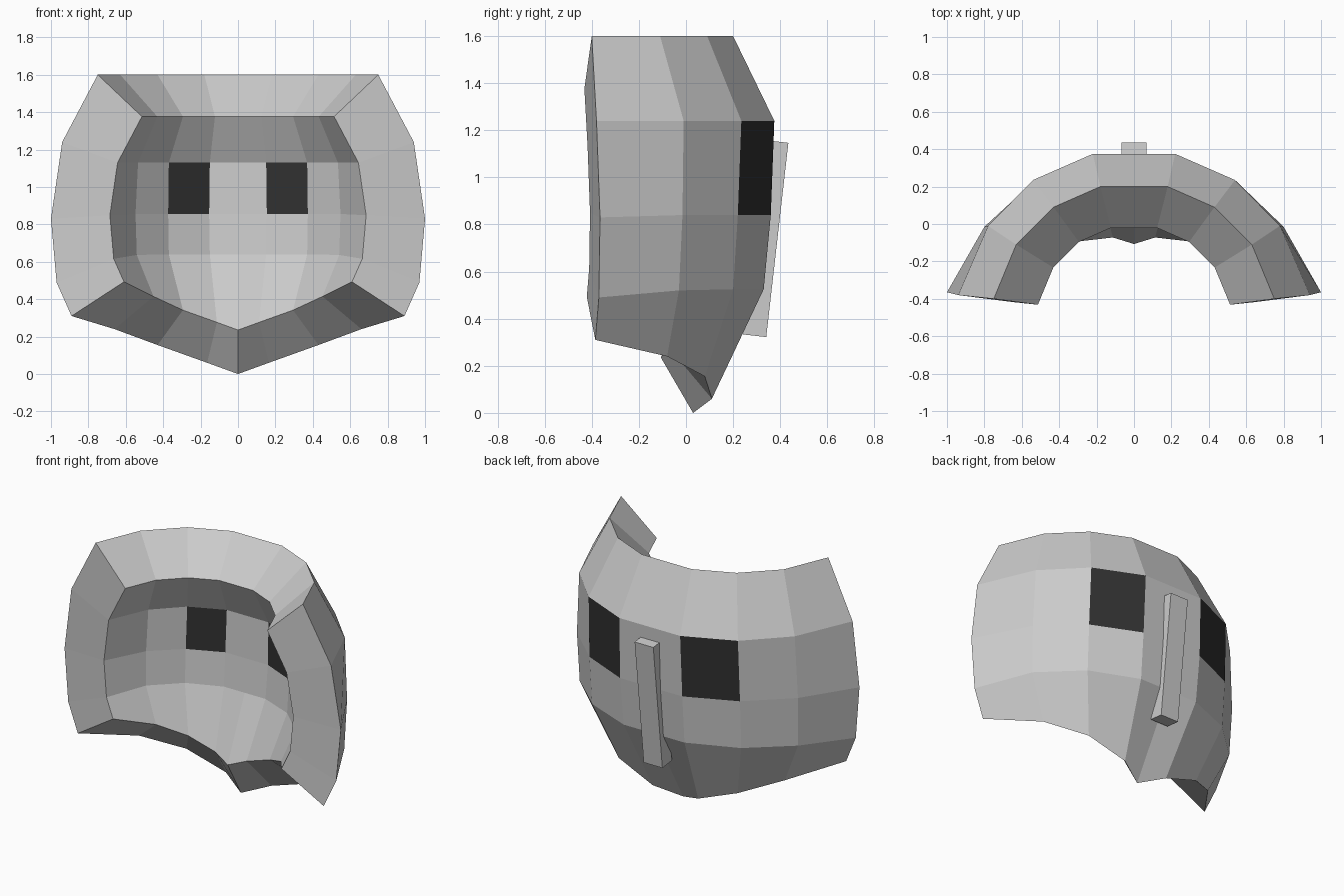
import bpy, bmesh, math
from mathutils import Vector

if "Cube" in bpy.data.objects:
    bpy.data.objects.remove(bpy.data.objects["Cube"])

# Outer surface, half width: each row holds (x, y, z) from centre to side edge
ROWS = [
    [(0, .20, 1.6), (.18, .20, 1.6), (.43, .09, 1.6), (.63, -.11, 1.6), (.75, -.40, 1.6)],
    [(0, .375, 1.24), (.22, .375, 1.24), (.54, .235, 1.24), (.78, -.01, 1.24), (.94, -.38, 1.24)],
    [(0, .36, .84), (.225, .36, .84), (.545, .22, .84), (.80, -.015, .84), (1.0, -.365, .83)],
    [(0, .33, .525), (.22, .33, .525), (.54, .20, .525), (.79, -.03, .52), (.97, -.37, .49)],
    [(0, .03, 0), (.165, .11, .06), (.43, .08, .155), (.66, -.08, .24), (.89, -.385, .31)],
]
CENTRE, SCALE = Vector((0, -.5, .89)), .685
COLS = range(-4, 5)


def outer_point(r, c):
    x, y, z = ROWS[r][abs(c)]
    return Vector((math.copysign(x, c), y, z))


def inner_point(r, c):
    p = CENTRE + (outer_point(r, c) - CENTRE) * SCALE
    if r == 4 and abs(c) < 4:          # chin hangs slightly lower inside
        p += Vector((0, .03 if c == 0 else .01, -.045 if abs(c) < 3 else -.03))
    return p


def make_object(name, bm):
    bmesh.ops.recalc_face_normals(bm, faces=bm.faces)
    mesh = bpy.data.meshes.new(name)
    bm.to_mesh(mesh)
    bm.free()
    obj = bpy.data.objects.new(name, mesh)
    bpy.context.collection.objects.link(obj)
    return obj


# Mask shell: outer skin, scaled inner skin, and the rim joining them
bm = bmesh.new()
outer = {(r, c): bm.verts.new(outer_point(r, c)) for r in range(5) for c in COLS}
inner = {(r, c): bm.verts.new(inner_point(r, c)) for r in range(5) for c in COLS}
for skin in (outer, inner):
    for r in range(4):
        for c in range(-4, 4):
            f = bm.faces.new([skin[k] for k in ((r, c), (r, c + 1), (r + 1, c + 1), (r + 1, c))])
            f.material_index = int(r == 1 and c in (-2, 1))   # eye panels
border = ([(0, c) for c in range(-4, 4)] + [(r, 4) for r in range(4)]
          + [(4, c) for c in range(4, -4, -1)] + [(r, -4) for r in range(4, 0, -1)])
for a, b in zip(border, border[1:] + border[:1]):
    bm.faces.new((outer[a], outer[b], inner[b], inner[a]))
shell = make_object("mask_shell", bm)
dark = bpy.data.materials.new("eye_dark")
dark.diffuse_color = (.03, .03, .03, 1)
dark.use_nodes = True
dark.node_tree.nodes["Principled BSDF"].inputs["Base Color"].default_value = dark.diffuse_color
plain = bpy.data.materials.new("shell_grey")
plain.diffuse_color = (.8, .8, .8, 1)
plain.use_nodes = True
plain.node_tree.nodes["Principled BSDF"].inputs["Base Color"].default_value = plain.diffuse_color
shell.data.materials.append(None)
shell.data.materials.append(dark)
bpy.data.materials.remove(plain)

# Nose bar: tilted box set into the outer skin
bm = bmesh.new()
bmesh.ops.create_cube(bm, size=1)
bmesh.ops.scale(bm, vec=(.135, .10, .83), verts=bm.verts)
nose = make_object("nose_bar", bm)
nose.location = (0, .338, .74)
nose.rotation_euler.x = -math.radians(6.5)
